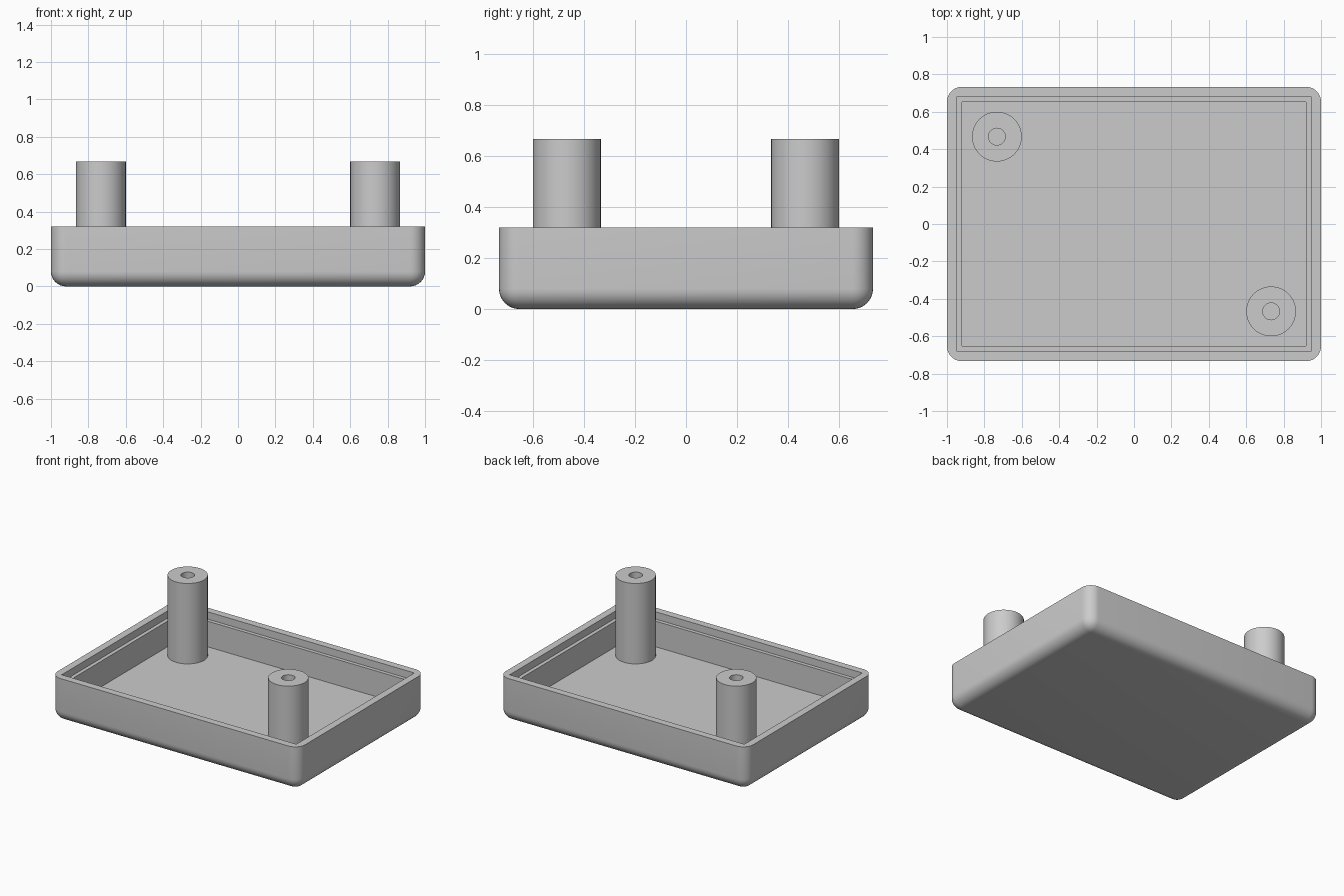
import bpy, bmesh, math
from mathutils import Vector

if "Cube" in bpy.data.objects:
    bpy.data.objects.remove(bpy.data.objects["Cube"], do_unlink=True)

W, D, H = 2.0, 1.467, 0.32      # tray size
WALL, LIP = 0.08, 0.053         # wall thickness and lip step
ROUND = 0.08                    # outer edge radius

grey = bpy.data.materials.new("plain_grey")
grey.use_nodes = True
colour = (0.6, 0.6, 0.6, 1)
grey.diffuse_color = colour
grey.node_tree.nodes["Principled BSDF"].inputs["Base Color"].default_value = colour


def make_object(name, bm):
    bmesh.ops.recalc_face_normals(bm, faces=bm.faces)
    mesh = bpy.data.meshes.new(name)
    bm.to_mesh(mesh)
    bm.free()
    mesh.materials.append(grey)
    obj = bpy.data.objects.new(name, mesh)
    bpy.context.collection.objects.link(obj)
    return obj


def box(x, y, z0, z1):
    bm = bmesh.new()
    bmesh.ops.create_cube(bm, size=1)
    for v in bm.verts:
        v.co = Vector((v.co.x * x, v.co.y * y, z0 if v.co.z < 0 else z1))
    return bm


def select_only(obj):
    bpy.ops.object.select_all(action='DESELECT')
    obj.select_set(True)
    bpy.context.view_layer.objects.active = obj


def smooth(obj):
    select_only(obj)
    bpy.ops.object.shade_smooth_by_angle(angle=math.radians(35))


# Tray body: every edge rounded except the open rim
bm = box(W, D, 0, H)
edges = [e for e in bm.edges if min(v.co.z for v in e.verts) < H / 2]
bmesh.ops.bevel(bm, geom=edges, offset=ROUND, segments=8, profile=0.5,
                affect='EDGES', clamp_overlap=True)
tray = make_object("tray", bm)

# Cavity and the wider step just under the rim
for name, wall, bottom in (("cavity_cutter", WALL, WALL),
                           ("lip_cutter", LIP, H - LIP)):
    cutter = make_object(name, box(W - 2 * wall, D - 2 * wall, bottom, H + 0.1))
    cutter.hide_render = True
    mod = tray.modifiers.new(name, 'BOOLEAN')
    mod.operation = 'DIFFERENCE'
    mod.solver = 'EXACT'
    mod.object = cutter
    select_only(tray)
    bpy.ops.object.modifier_apply(modifier=mod.name)
    bpy.data.objects.remove(cutter, do_unlink=True)
smooth(tray)


# Hollow screw posts: a lathed profile
def screw_post(name, x, y):
    r, hole, top, base = 0.133, 0.045, 0.667, WALL - 0.02
    profile = [(r, base), (r, top), (hole, top), (hole, WALL + 0.005),
               (0, WALL + 0.005)]
    bm = bmesh.new()
    verts = [bm.verts.new((px, 0, pz)) for px, pz in profile]
    edges = [bm.edges.new(pair) for pair in zip(verts, verts[1:])]
    bmesh.ops.spin(bm, geom=verts + edges, cent=(0, 0, 0), axis=(0, 0, 1),
                   angle=math.tau, steps=48, use_duplicate=False)
    bmesh.ops.remove_doubles(bm, verts=bm.verts, dist=0.0005)
    rim = [e for e in bm.edges if e.is_boundary]
    bmesh.ops.holes_fill(bm, edges=rim, sides=0)
    post = make_object(name, bm)
    post.location = (x, y, 0)
    smooth(post)


screw_post("back_right_post", -0.733, 0.467)
screw_post("front_left_post", 0.733, -0.467)
